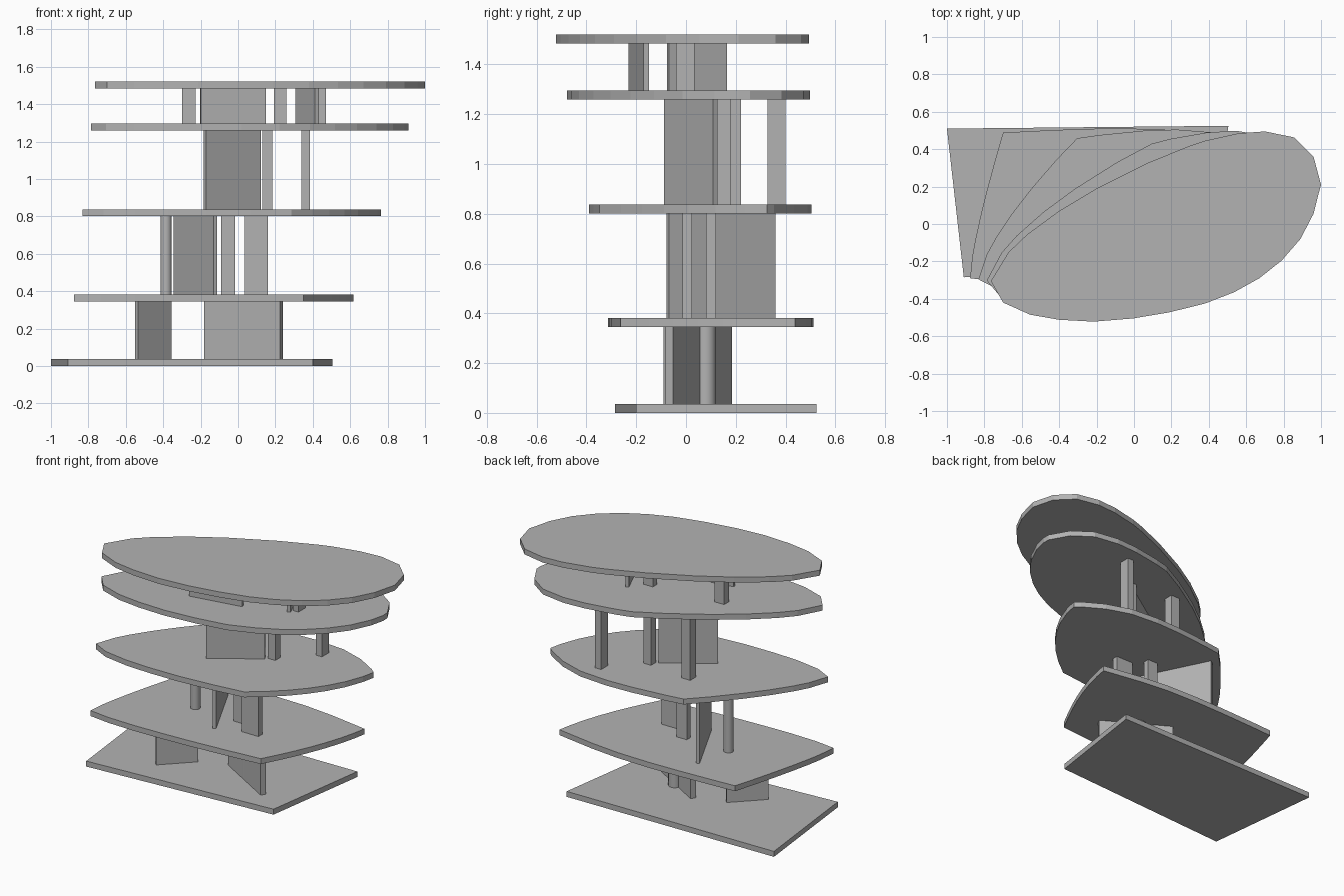
import bpy, bmesh
from mathutils import Vector

cube = bpy.data.objects.get("Cube")
if cube:
    bpy.data.objects.remove(cube)

grey = bpy.data.materials.new("plain grey")
grey.use_nodes = True
grey.diffuse_color = (0.45, 0.45, 0.45, 1)
grey.node_tree.nodes["Principled BSDF"].inputs["Base Color"].default_value = grey.diffuse_color


def prism(name, outline, bottom, top):
    """Extrude a flat outline between two heights."""
    bm = bmesh.new()
    face = bm.faces.new([bm.verts.new((x, y, bottom)) for x, y in outline])
    moved = bmesh.ops.extrude_face_region(bm, geom=[face])["geom"]
    verts = [v for v in moved if isinstance(v, bmesh.types.BMVert)]
    bmesh.ops.translate(bm, verts=verts, vec=(0, 0, top - bottom))
    bmesh.ops.recalc_face_normals(bm, faces=bm.faces)
    mesh = bpy.data.meshes.new(name)
    bm.to_mesh(mesh)
    bm.free()
    mesh.materials.append(grey)
    obj = bpy.data.objects.new(name, mesh)
    bpy.context.collection.objects.link(obj)
    return obj


def post(name, level, x0, x1, y0, y1):
    prism(name, [(x0, y0), (x1, y0), (x1, y1), (x0, y1)], *level)


def wall(name, level, start, end, thickness=0.022):
    a, b = Vector(start), Vector(end)
    side = (b - a).orthogonal().normalized() * thickness / 2
    prism(name, [a - side, b - side, b + side, a + side], *level)


def column(name, level, x, y, radius):
    bottom, top = level
    bpy.ops.mesh.primitive_cylinder_add(vertices=32, radius=radius, depth=top - bottom,
                                        location=(x, y, (bottom + top) / 2))
    obj = bpy.context.object
    obj.name = name
    obj.data.materials.append(grey)
    bpy.ops.object.shade_smooth_by_angle()


# Floor plates: a four-sided base outline blending into an egg-shaped roof
base = [Vector(p) for p in ((-0.91, -0.285), (0.40, -0.20), (0.505, 0.525), (-1.0, 0.51))]
roof = [
    [(-0.765, -0.305), (-0.70, -0.42), (-0.555, -0.485), (-0.40, -0.512),
     (-0.215, -0.522), (-0.005, -0.505), (0.19, -0.472)],
    [(0.19, -0.472), (0.38, -0.425), (0.535, -0.365), (0.67, -0.29), (0.79, -0.195),
     (0.89, -0.08), (0.96, 0.055), (0.985, 0.155)],
    [(0.985, 0.155), (1.0, 0.21), (0.96, 0.36), (0.855, 0.463), (0.70, 0.495),
     (0.56, 0.485), (0.38, 0.445), (0.29, 0.415)],
    [(0.29, 0.415), (0.07, 0.325), (-0.20, 0.19), (-0.40, 0.07), (-0.57, -0.055),
     (-0.67, -0.15), (-0.765, -0.305)],
]


def blended_outline(t):
    points = []
    for i, arc in enumerate(roof):
        arc = [Vector(p) for p in arc]
        steps = [(b - a).length for a, b in zip(arc, arc[1:])]
        for k in range(len(steps)):
            along = sum(steps[:k]) / sum(steps)
            flat = base[i].lerp(base[(i + 1) % 4], along)
            points.append(flat.lerp(arc[k], t))
    return points


plate = 0.036
heights = [0, 0.345, 0.801, 1.26, 1.484]
for i, z in enumerate(heights):
    outline = base if i == 0 else blended_outline(z / heights[-1])
    prism(f"floor_plate_{i + 1}", outline, z, z + plate)

first, second, third, fourth = [(a + plate, b) for a, b in zip(heights, heights[1:])]

# First storey
wall("first_short_wall", first, (-0.543, -0.082), (-0.363, 0.098))
wall("first_long_wall", first, (-0.172, 0.17), (0.232, -0.067), 0.034)
column("first_column", first, 0.025, 0.08, 0.04)

# Second storey
wall("second_wall", second, (-0.335, 0.355), (-0.122, -0.074))
post("second_left_post", second, 0.035, 0.16, -0.015, 0.025)
post("second_middle_post", second, -0.09, -0.015, 0.08, 0.12)
column("second_column", second, -0.385, 0.105, 0.03)

# Third storey
wall("third_wall", third, (-0.178, -0.08), (0.117, 0.117))
post("third_middle_post", third, 0.13, 0.185, 0.125, 0.18)
post("third_right_post", third, -0.185, -0.12, 0.16, 0.22)
post("third_left_post", third, 0.34, 0.385, 0.327, 0.40)

# Fourth storey
wall("fourth_front_wall", fourth, (-0.2, -0.22), (0.148, -0.16))
wall("fourth_side_wall", fourth, (0.318, 0.16), (0.422, -0.072))
post("fourth_left_post", fourth, 0.43, 0.47, -0.04, 0.035)
post("fourth_middle_post", fourth, 0.193, 0.26, 0.025, 0.07)
post("fourth_right_post", fourth, -0.30, -0.228, -0.02, 0.03)
